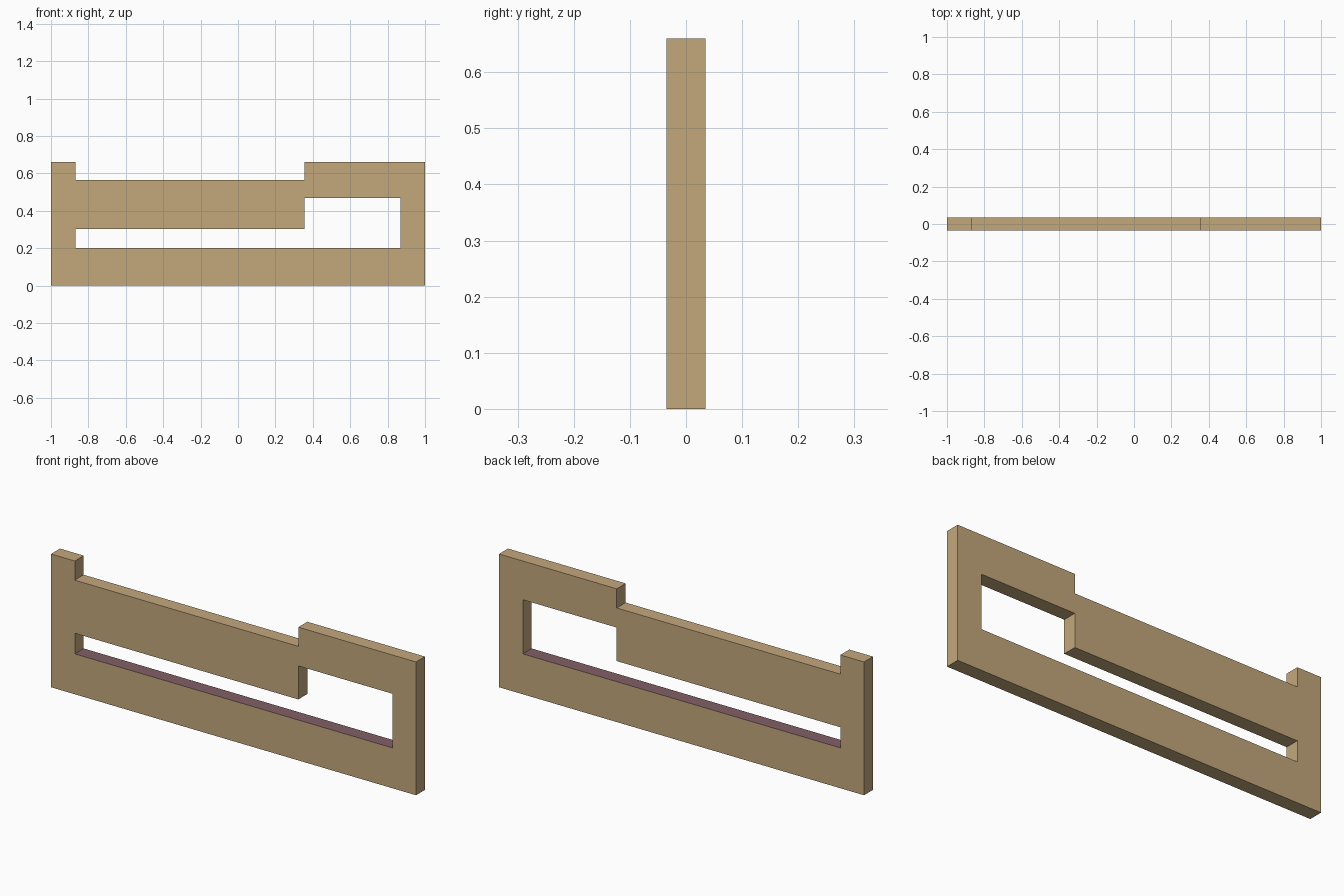
import bpy, bmesh

if "Cube" in bpy.data.objects:
    bpy.data.objects.remove(bpy.data.objects["Cube"])

HALF = 0.035  # half thickness of the board


def material(name, rgb):
    m = bpy.data.materials.new(name)
    m.diffuse_color = (*rgb, 1)
    m.use_nodes = True
    m.node_tree.nodes["Principled BSDF"].inputs["Base Color"].default_value = m.diffuse_color
    return m


# Outline and window opening, as (x, z) points
outline = [(-1, 0), (1, 0), (1, 0.66), (0.355, 0.66), (0.355, 0.565),
           (-0.87, 0.565), (-0.87, 0.66), (-1, 0.66)]
opening = [(-0.87, 0.2), (0.87, 0.2), (0.87, 0.468), (0.355, 0.468),
           (0.355, 0.302), (-0.87, 0.302)]

bm = bmesh.new()
rims = {-HALF: [], HALF: []}

# Edge walls of the outline and the opening
for loop in (outline, opening):
    front, back = ([bm.verts.new((x, y, z)) for x, z in loop] for y in rims)
    for i in range(len(loop)):
        j = (i + 1) % len(loop)
        bm.faces.new((front[i], front[j], back[j], back[i]))
        rims[-HALF].append(bm.edges.get((front[i], front[j])))
        rims[HALF].append(bm.edges.get((back[i], back[j])))

# Front and back faces, with the opening left free
for edges in rims.values():
    bmesh.ops.triangle_fill(bm, edges=edges, use_beauty=True)
bmesh.ops.recalc_face_normals(bm, faces=bm.faces)

# The sill of the opening has its own colour
bm.normal_update()
for f in bm.faces:
    sill = f.normal.z > 0.9 and f.calc_center_median().z < 0.25
    f.material_index = 1 if sill else 0

mesh = bpy.data.meshes.new("wall_panel")
bm.to_mesh(mesh)
bm.free()
mesh.materials.append(material("tan", (0.552, 0.392, 0.202)))
mesh.materials.append(material("dusky_mauve", (0.223, 0.117, 0.133)))
panel = bpy.data.objects.new("wall_panel", mesh)
bpy.context.collection.objects.link(panel)
